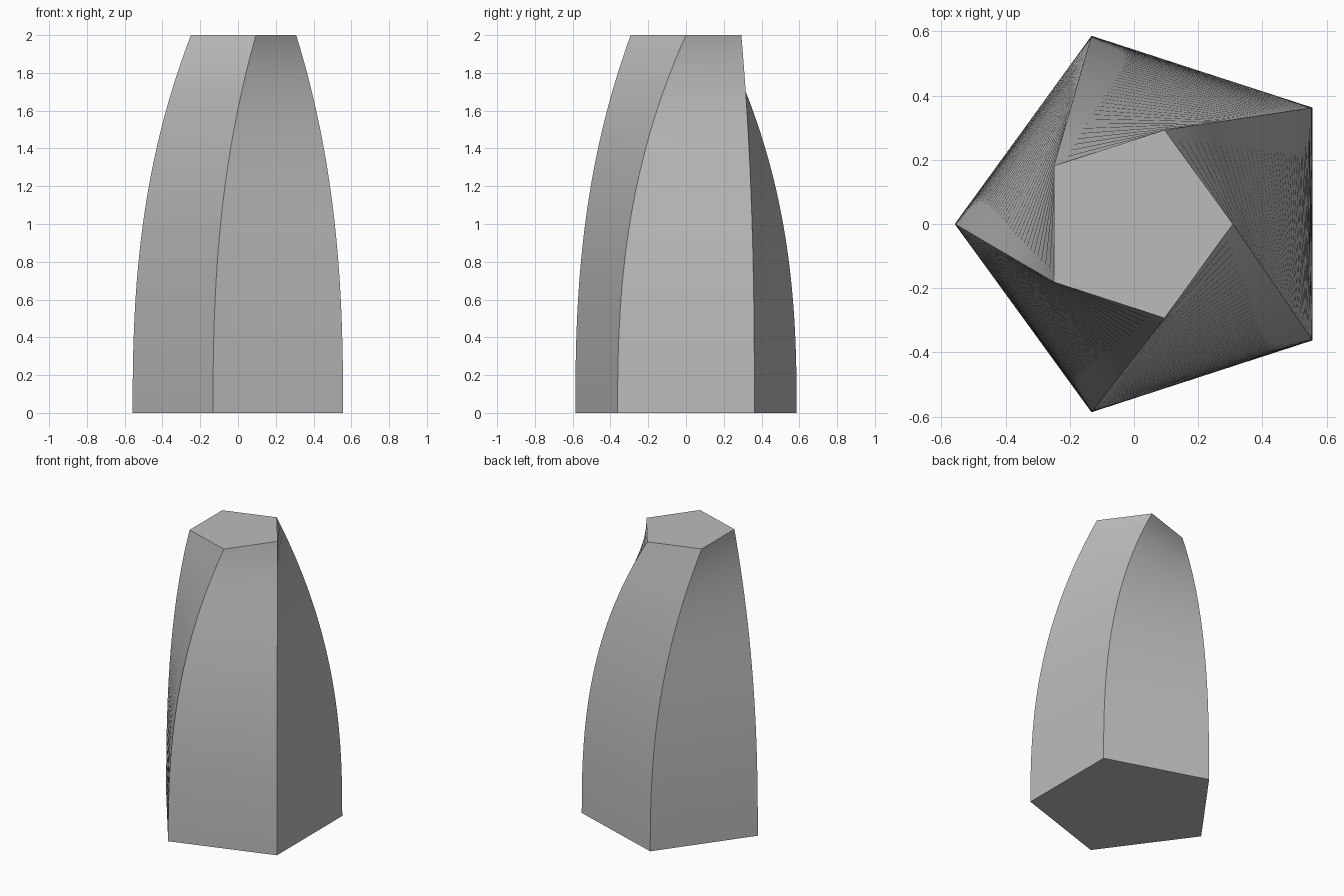
import bpy
import bmesh
from math import radians
from mathutils import Matrix, Vector

cube = bpy.data.objects.get("Cube")
if cube:
    bpy.data.objects.remove(cube)

SIDES, RINGS, HEIGHT = 5, 48, 2.0


def pentagon(radius, centre_x, start, z):
    """Corners of a level pentagon, counted anticlockwise."""
    return [Vector((centre_x, 0, z)) +
            Matrix.Rotation(radians(start + 72 * i), 3, 'Z') @ Vector((radius, 0, 0))
            for i in range(SIDES)]


# The crown is smaller, off centre and turned 36 degrees from the base
base = pentagon(0.616, 0.058, 36, 0)
crown = pentagon(0.308, 0, 72, 0)

# Tower walls: each corner slides to the crown, faster towards the top
bm = bmesh.new()
rings = []
for k in range(RINGS + 1):
    f = k / RINGS
    lift = Vector((0, 0, HEIGHT * f))
    rings.append([bm.verts.new(a.lerp(b, f ** 2.5) + lift)
                  for a, b in zip(base, crown)])
for low, high in zip(rings, rings[1:]):
    for i in range(SIDES):
        j = (i + 1) % SIDES
        bm.faces.new((low[i], low[j], high[j], high[i]))

# Floor and roof
bm.faces.new(rings[0][::-1])
bm.faces.new(rings[-1])

mesh = bpy.data.meshes.new("twisted_tower")
bm.to_mesh(mesh)
bm.free()
tower = bpy.data.objects.new("twisted_tower", mesh)
bpy.context.collection.objects.link(tower)

# Plain grey finish
grey = bpy.data.materials.new("plain_grey")
grey.use_nodes = True
colour = (0.5, 0.5, 0.5, 1)
grey.diffuse_color = colour
grey.node_tree.nodes["Principled BSDF"].inputs["Base Color"].default_value = colour
mesh.materials.append(grey)

# Smooth curved walls with crisp corners
bpy.ops.object.select_all(action='DESELECT')
tower.select_set(True)
bpy.context.view_layer.objects.active = tower
bpy.ops.object.shade_smooth_by_angle(angle=radians(30))
